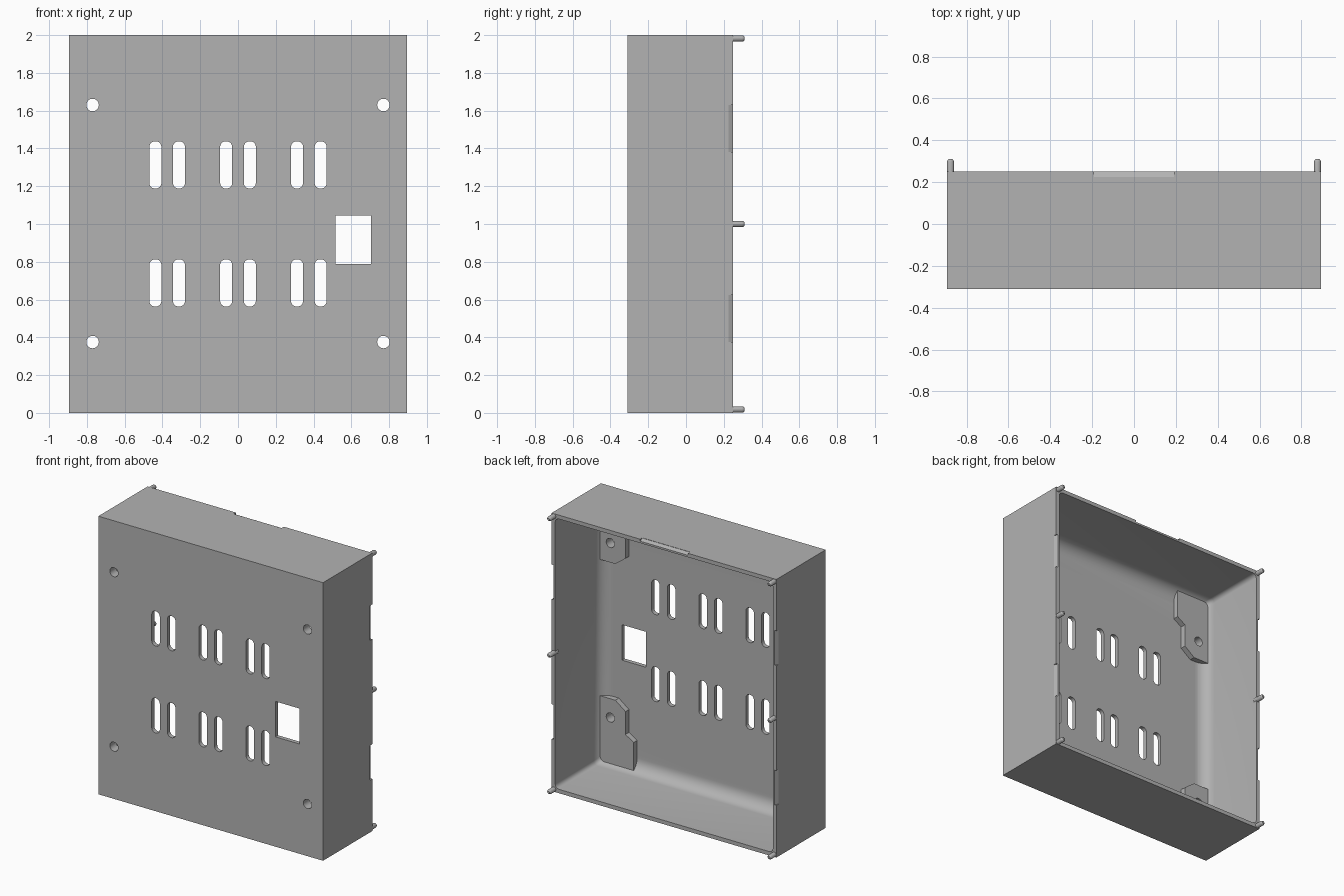
import bpy, bmesh, math

cube = bpy.data.objects.get("Cube")
if cube:
    bpy.data.objects.remove(cube, do_unlink=True)

grey = bpy.data.materials.new("plain grey")
grey.use_nodes = True
grey.diffuse_color = (0.45, 0.45, 0.45, 1)
grey.node_tree.nodes["Principled BSDF"].inputs["Base Color"].default_value = grey.diffuse_color

FRONT, FLOOR, RIM = -0.31, -0.28, 0.25
HALF_W, WALL = 0.894, 0.028


def rounded_rect(cx, cz, w, h, r=0.0, n=0):
    """Outline in x and z; a radius of half the width gives a circle."""
    points = []
    for k, (sx, sz) in enumerate([(1, 1), (-1, 1), (-1, -1), (1, -1)]):
        for i in range(n + 1):
            a = math.pi / 2 * (k + i / max(n, 1))
            points.append((cx + sx * (w / 2 - r) + r * math.cos(a) * (n > 0),
                           cz + sz * (h / 2 - r) + r * math.sin(a) * (n > 0)))
    return points


def loft(bm, rings):
    """Closed solid through (outline, y) rings."""
    rows = [[bm.verts.new((x, y, z)) for x, z in outline] for outline, y in rings]
    for a, b in zip(rows, rows[1:]):
        for i in range(len(a)):
            j = (i + 1) % len(a)
            bm.faces.new((a[i], a[j], b[j], b[i]))
    bm.faces.new(rows[0])
    bm.faces.new(rows[-1])


def make_object(name, solids):
    bm = bmesh.new()
    for rings in solids:
        loft(bm, rings)
    bmesh.ops.recalc_face_normals(bm, faces=bm.faces)
    mesh = bpy.data.meshes.new(name)
    bm.to_mesh(mesh)
    bm.free()
    mesh.materials.append(grey)
    obj = bpy.data.objects.new(name, mesh)
    bpy.context.collection.objects.link(obj)
    return obj


def activate(obj):
    bpy.ops.object.select_all(action='DESELECT')
    obj.select_set(True)
    bpy.context.view_layer.objects.active = obj


def cut(obj, cutter):
    activate(obj)
    mod = obj.modifiers.new("cut", 'BOOLEAN')
    mod.operation = 'DIFFERENCE'
    mod.solver = 'EXACT'
    mod.object = cutter
    bpy.ops.object.modifier_apply(modifier=mod.name)


def smooth(obj):
    activate(obj)
    bpy.ops.object.shade_smooth_by_angle(angle=math.radians(30))


# Box body
shell = make_object("box_shell", [[(rounded_rect(0, 1, 2 * HALF_W, 2), FRONT),
                                   (rounded_rect(0, 1, 2 * HALF_W, 2), RIM)]])

# Cavity with a fillet where the walls meet the front panel
fillet, steps = 0.09, 8
inner_w, inner_h = 2 * (HALF_W - WALL), 2 - 2 * WALL
rings = []
for i in range(steps + 1):
    a = math.pi / 2 * i / steps
    inset = fillet * (1 - math.sin(a))
    rings.append((rounded_rect(0, 1, inner_w - 2 * inset, inner_h - 2 * inset, 0.03, 4),
                  FLOOR + fillet * (1 - math.cos(a))))
rings.append((rounded_rect(0, 1, inner_w, inner_h, 0.03, 4), RIM + 0.1))
cavity = make_object("cavity_cutter", [rings])

# Vent slots, socket window and screw holes through the front panel
outlines = []
for z in (0.688, 1.313):
    for group in (-0.375, 0, 0.375):
        for side in (-0.0625, 0.0625):
            outlines.append(rounded_rect(group + side, z, 0.064, 0.25, 0.03, 6))
outlines.append(rounded_rect(0.61, 0.917, 0.19, 0.255))
for x in (-0.77, 0.77):
    for z in (0.375, 1.63):
        outlines.append(rounded_rect(x, z, 0.066, 0.066, 0.033, 8))
openings = make_object("opening_cutter", [[(o, FRONT - 0.1), (o, -0.15)] for o in outlines])

# Sloped snap notches on the outer rim: two per side, one on top
notches = []
for s in (-1, 1):
    for z in (0.5, 1.505):
        notches.append([(rounded_rect(s * 0.94, z, 0.096, 0.25), RIM - 0.025),
                        (rounded_rect(s * 0.94, z, 0.13, 0.25), RIM + 0.01)])
notches.append([(rounded_rect(0, 2.04, 0.38, 0.084), RIM - 0.025),
                (rounded_rect(0, 2.04, 0.38, 0.118), RIM + 0.01)])
notch_cutter = make_object("notch_cutter", notches)

for cutter in (cavity, openings, notch_cutter):
    cut(shell, cutter)
smooth(shell)

# Stepped mounting pads in the four inner corners
profile = [(0.88, 0.51), (0.73, 0.51), (0.65, 0.45), (0.65, 0.285),
           (0.585, 0.245), (0.585, 0.015), (0.88, 0.015)]
for sx, side in ((1, "left"), (-1, "right")):
    for sz, level in ((1, "lower"), (-1, "upper")):
        outline = [(sx * x, 1 + sz * (z - 1)) for x, z in profile]
        pad = make_object(f"{level}_{side}_mounting_pad",
                          [[(outline, FLOOR - 0.01), (outline, FLOOR + 0.04)]])
        cut(pad, openings)
        smooth(pad)

# Round-ended locating pins on the rim
for sx, side in ((1, "left"), (-1, "right")):
    for z, level in ((0.018, "lower"), (1.0, "middle"), (1.982, "upper")):
        rings = []
        for r, y in ((0.017, RIM - 0.03), (0.017, 0.297), (0.014, 0.305), (0.008, 0.31)):
            rings.append((rounded_rect(sx * 0.877, z, 2 * r, 2 * r, r, 4), y))
        smooth(make_object(f"{level}_{side}_pin", [rings]))

for cutter in (cavity, openings, notch_cutter):
    bpy.data.objects.remove(cutter, do_unlink=True)
